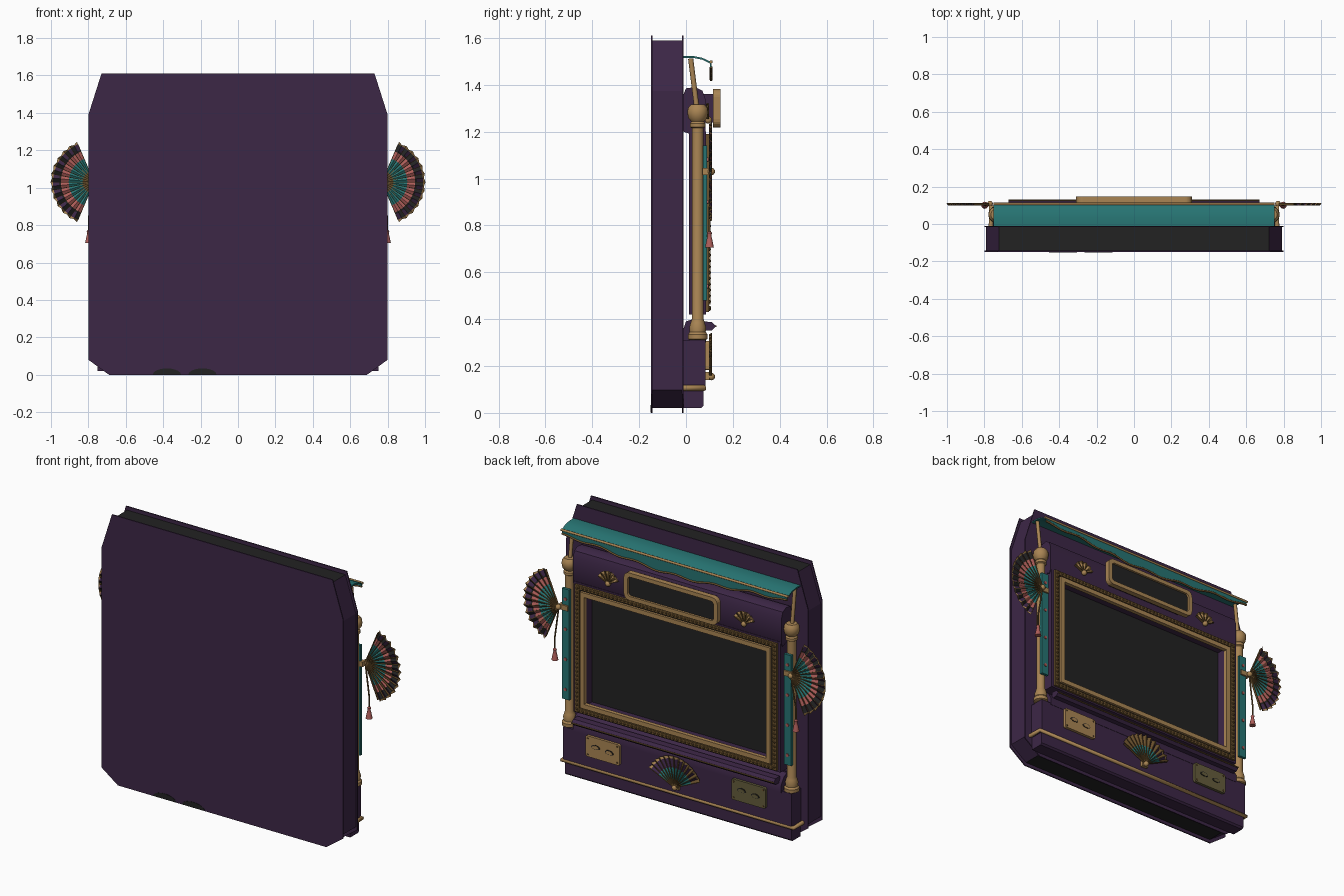
import bpy, bmesh, math
from mathutils import Matrix, Vector

if "Cube" in bpy.data.objects:
    bpy.data.objects.remove(bpy.data.objects["Cube"])


def mat(name, r, g, b):
    m = bpy.data.materials.new(name)
    m.diffuse_color = (r, g, b, 1)
    m.use_nodes = True
    m.node_tree.nodes["Principled BSDF"].inputs["Base Color"].default_value = m.diffuse_color
    return m


PURPLE = mat("purple", .046, .02, .062)
DARK = mat("charcoal", .016, .016, .016)
GOLD = mat("gold", .40, .235, .088)
ANTIQUE = mat("antique gold", .15, .085, .027)
BRASS = mat("aged brass", .13, .11, .045)
TEAL = mat("teal", .02, .175, .17)
PINK = mat("coral", .42, .11, .10)


def finish(name, bm, mats, smooth=False):
    bmesh.ops.recalc_face_normals(bm, faces=bm.faces)
    me = bpy.data.meshes.new(name)
    bm.to_mesh(me)
    bm.free()
    for m in mats:
        me.materials.append(m)
    ob = bpy.data.objects.new(name, me)
    bpy.context.collection.objects.link(ob)
    if smooth:
        bpy.context.view_layer.objects.active = ob
        ob.select_set(True)
        bpy.ops.object.shade_smooth_by_angle(angle=math.radians(35))
        ob.select_set(False)
    return ob


def loft(name, loops, m, closed=False, smooth=False):
    """Skin equal-length loops; cap the ends unless closed on itself."""
    bm = bmesh.new()
    rows = [[bm.verts.new(p) for p in lp] for lp in loops]
    n = len(rows[0])
    for i in range(len(rows) - (0 if closed else 1)):
        a, b = rows[i], rows[(i + 1) % len(rows)]
        for k in range(n):
            bm.faces.new((a[k], a[(k + 1) % n], b[(k + 1) % n], b[k]))
    if not closed:
        bm.faces.new(rows[0])
        bm.faces.new(rows[-1])
    return finish(name, bm, [m], smooth)


def prism_y(name, pts, y0, y1, m, smooth=False):
    return loft(name, [[(x, y, z) for x, z in pts] for y in (y0, y1)], m, smooth=smooth)


def prism_x(name, pts, x0, x1, m, smooth=False):
    return loft(name, [[(x, y, z) for y, z in pts] for x in (x0, x1)], m, smooth=smooth)


def box(name, x0, x1, y0, y1, z0, z1, m):
    return prism_y(name, [(x0, z0), (x1, z0), (x1, z1), (x0, z1)], y0, y1, m)


def rrect(cx, cz, w, h, r=0.0, n=5):
    """Rectangle of half sizes w, h with corner radius r."""
    if r == 0:
        return [(cx + w, cz + h), (cx - w, cz + h), (cx - w, cz - h), (cx + w, cz - h)]
    out = []
    for q, (sx, sz) in enumerate(((1, 1), (-1, 1), (-1, -1), (1, -1))):
        for i in range(n + 1):
            t = math.pi / 2 * (q + i / n)
            out.append((cx + sx * (w - r) + r * math.cos(t), cz + sz * (h - r) + r * math.sin(t)))
    return out


def ring(name, outer, inner, y0, y1, m):
    return loft(name, [[(x, y, z) for x, z in p] for p, y in
                       ((outer, y0), (outer, y1), (inner, y1), (inner, y0))], m, closed=True)


def lathe(name, prof, x, y, m, n=24):
    return loft(name, [[(x + r * math.cos(math.tau * k / n), y + r * math.sin(math.tau * k / n), z)
                        for k in range(n)] for r, z in prof], m, smooth=True)


def rod(name, pts, r, m):
    cu = bpy.data.curves.new(name, 'CURVE')
    cu.dimensions = '3D'
    cu.bevel_depth, cu.bevel_resolution, cu.use_fill_caps = r, 2, True
    sp = cu.splines.new('POLY')
    sp.points.add(len(pts) - 1)
    for p, c in zip(sp.points, pts):
        p.co = (*c, 1)
    cu.materials.append(m)
    ob = bpy.data.objects.new(name, cu)
    bpy.context.collection.objects.link(ob)
    return ob


def fan(name, px, py, pz, R, mid, half, bands, n=24, amp=.007):
    """Pleated fan; bands = (outer radius fraction, material on even pleat, on odd pleat)."""
    mats = [TEAL, PINK, PURPLE, GOLD, ANTIQUE, DARK]
    bm = bmesh.new()
    radii = [.1] + [b[0] for b in bands]
    rows = []
    for i in range(n + 1):
        t = mid - half + 2 * half * i / n
        s = 1 if i % 2 == 0 else -1
        rows.append([bm.verts.new((px + f * R * math.cos(t), py + s * amp * f, pz + f * R * math.sin(t)))
                     for f in [f - (.035 if s < 0 and f == 1 else 0) for f in radii]])
    for i in range(n):
        for j, b in enumerate(bands):
            f = bm.faces.new((rows[i][j], rows[i][j + 1], rows[i + 1][j + 1], rows[i + 1][j]))
            f.material_index = mats.index(b[1 + i % 2])
    # ribs along alternate folds
    for i in range(0, n + 1, 2):
        t = mid - half + 2 * half * i / n
        M = (Matrix.Translation((px, py, pz)) @ Matrix.Rotation(-t, 4, 'Y')
             @ Matrix.Translation((.47 * R, 0, 0)) @ Matrix.Diagonal((.94 * R, .014, .0035, 1)))
        old = set(bm.faces)
        bmesh.ops.create_cube(bm, size=1, matrix=M)
        for f in set(bm.faces) - old:
            f.material_index = 4
    finish(name, bm, mats)
    # pivot pin
    bm = bmesh.new()
    bmesh.ops.create_uvsphere(bm, u_segments=12, v_segments=8, radius=.016,
                              matrix=Matrix.Translation((px, py + .003, pz)))
    finish(name + "_pivot", bm, [GOLD], True)


# Rear cabinet: two rim plates and a recessed core, dark on top and bottom
half = [(.69, 0), (.8, .08), (.8, 1.39), (.73, 1.61)]
outline = half + [(-x, z) for x, z in reversed(half)]
prism_y("back_plate", outline, -.15, -.143, PURPLE)
prism_y("mount_plate", outline, -.017, -.01, PURPLE)
core = prism_y("cabinet_core", [(x * .99, .02 + z * .974) for x, z in outline], -.144, -.016, PURPLE)
core.data.materials.append(DARK)
for f in core.data.polygons:
    f.material_index = 1 if abs(f.normal.z) > .9 else 0
for x in (-.38, -.19):
    prism_y("foot_recess", [(x + .075 * math.cos(math.pi * k / 10), .001 + .033 * math.sin(math.pi * k / 10))
                            for k in range(11)], -.152, -.149, DARK)

# Base: plinth, rail, pillar block, rounded sill
prism_x("plinth", [(-.01, .02), (.065, .02), (.075, .03), (.075, .1), (-.01, .1)], -.75, .75, PURPLE)
rod("base_rail", [(.765, -.01, .106), (.765, .078, .106), (-.765, .078, .106), (-.765, -.01, .106)], .012, GOLD)
box("base_block", -.755, .755, -.01, .083, .1, .31, PURPLE)
prism_x("sill", [(-.01, .3), (.085, .3), (.085, .345), (.06, .385), (.03, .40), (.0, .39), (-.01, .36)],
        -.69, .69, PURPLE, True)
prism_x("shelf_lip", [(.07, .35), (.11, .352), (.127, .37), (.11, .388), (.07, .39)], -.67, .67, PURPLE)
rod("shelf_trim", [(-.67, .127, .37), (.67, .127, .37)], .004, ANTIQUE)

# Header beam above the screen
prism_x("header", [(-.01, 1.2), (.07, 1.17), (.083, 1.19), (.083, 1.34), (.07, 1.375), (.04, 1.39),
                   (.0, 1.385), (-.01, 1.36)], -.69, .69, PURPLE, True)

# Screen and its nested frames
cz = .81
box("screen", -.66, .66, .015, .025, .44, 1.18, DARK)
ring("screen_reveal", rrect(0, cz, .685, .39), rrect(0, cz, .605, .335), .012, .086, PURPLE)
ring("outer_screen_trim", rrect(0, cz, .668, .38), rrect(0, cz, .64, .355), .08, .099, ANTIQUE)
ring("groove", rrect(0, cz, .64, .355), rrect(0, cz, .63, .347), .08, .09, DARK)
ring("inner_screen_trim", rrect(0, cz, .63, .347), rrect(0, cz, .602, .32), .08, .104, GOLD)
bm = bmesh.new()   # beading on the outer trim
for sx in (-1, 1):
    for k in range(30):
        bmesh.ops.create_icosphere(bm, subdivisions=1, radius=.008,
                                   matrix=Matrix.Translation((sx * .654, .099, .45 + k * .72 / 29)))
    for k in range(52):
        bmesh.ops.create_icosphere(bm, subdivisions=1, radius=.008,
                                   matrix=Matrix.Translation((-.64 + k * 1.28 / 51, .099, cz + sx * .368)))
finish("trim_beads", bm, [ANTIQUE])

# Marquee sign
box("sign_mount", -.26, .26, .07, .12, 1.24, 1.36, PURPLE)
ring("sign_frame", rrect(0, 1.3, .31, .082, .035), rrect(0, 1.3, .285, .058, .02), .115, .147, GOLD)
prism_y("sign_panel", rrect(0, 1.3, .29, .062, .02), .116, .134, DARK)

# Awning: thin curved sheet with a wavy valance and piping
arc = [(-.01, 1.522), (.03, 1.523), (.07, 1.515), (.105, 1.498)]
prism_x("awning", arc + [(y, z - .008) for y, z in reversed(arc)], -.75, .75, TEAL, True)
N = 60
wave = []
for i in range(N + 1):
    x = -.745 + 1.49 * i / N
    wave.append((x, 1.447 - .022 * math.cos(x / .745 * math.pi) + .007 * math.cos(x / .745 * math.pi * 6)))
prism_y("valance", wave + [(.745, 1.5), (-.745, 1.5)], .103, .108, TEAL)
rod("valance_piping", [(x, .107, z) for x, z in wave], .006, ANTIQUE)
rod("awning_piping", [(-.752, .107, 1.498), (.752, .107, 1.498)], .007, GOLD)

fan_bands = [(.26, ANTIQUE, ANTIQUE), (.58, TEAL, TEAL), (.76, PINK, PINK), (.80, DARK, DARK),
             (.94, PURPLE, DARK), (1, GOLD, ANTIQUE)]
emblem_bands = [(.8, ANTIQUE, GOLD), (1, GOLD, ANTIQUE)]
pillar = [(.03, .31), (.042, .315), (.042, .335), (.034, .345), (.036, .365), (.03, .385), (.025, .40),
          (.025, 1.215), (.033, 1.22), (.033, 1.235), (.027, 1.243), (.04, 1.258), (.044, 1.28),
          (.042, 1.30), (.03, 1.315)]
for s in (-1, 1):
    # Pillar, awning strut and teal plaque
    lathe("pillar", pillar, s * .735, .05, GOLD)
    rod("awning_strut", [(s * .735, .045, 1.31), (s * .735, .02, 1.512)], .011, GOLD)
    box("pillar_plaque", s * .735 - .024, s * .735 + .024, .073, .09, .48, 1.14, TEAL)
    for z in (.54, .72, .9, 1.08):
        prism_y("plaque_stud", rrect(s * .735, z, .009, .009, .008, 3), .088, .095, PINK)
    # Side fan with tassel
    fan("side_fan", s * .77, .105, 1.03, .233, 0 if s > 0 else math.pi, math.radians(67), fan_bands)
    box("fan_bracket", s * .745 - .03, s * .745 + .03, .07, .1, 1.015, 1.045, GOLD)
    rod("tassel_cord", [(s * .77, .105, 1.02), (s * .785, .103, .92), (s * .798, .1, .84),
                        (s * .798, .1, .765)], .0045, ANTIQUE)
    lathe("tassel", [(.004, .775), (.011, .768), (.008, .755), (.012, .74), (.019, .705)],
          s * .798, .1, PINK, 12)
    # Header fan emblems and lower plates
    fan("header_emblem", s * .45, .092, 1.25, .075, math.pi / 2, math.radians(65), emblem_bands, 10, .004)
    cx, m = s * .483, (GOLD if s > 0 else BRASS)
    prism_y("lower_plate", rrect(cx, .245, .112, .062, .01, 3), .08, .1, m)
    for d in (-1, 1):
        ex, ez = cx + d * .045, .245 + d * .004
        eye = [(ex + .028 * math.cos(math.tau * k / 14), ez + .017 * math.sin(math.tau * k / 14)
                * (1 if k < 7 else .6)) for k in range(14)]
        prism_y("plate_slot", eye, .098, .102, DARK)
        prism_y("plate_slot_centre", [(ex + (x - ex) * .8, ez + (z - ez) * .75) for x, z in eye], .1, .104, m)
        for e in (-1, 1):
            prism_y("plate_screw", rrect(cx + d * .098, .245 + e * .048, .005, .005, .0049, 2), .099, .104, ANTIQUE)

# Centre fan on the base
fan("base_fan", 0, .105, .155, .188, math.pi / 2, math.radians(65),
    [(.26, ANTIQUE, ANTIQUE), (.62, TEAL, TEAL), (.9, PURPLE, ANTIQUE), (1, GOLD, ANTIQUE)])
box("base_fan_mount", -.02, .02, .075, .1, .14, .175, GOLD)
